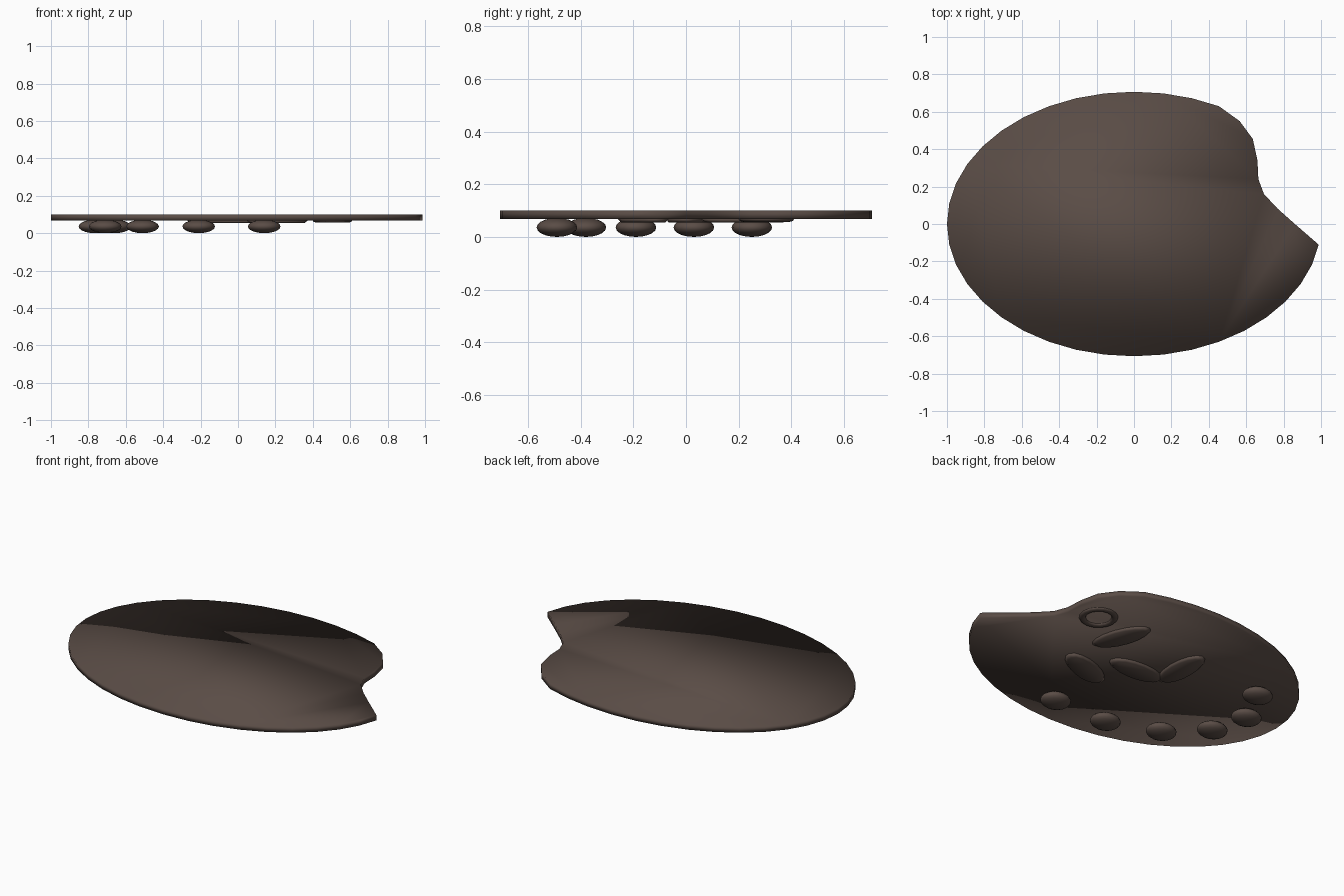
import bpy, bmesh, math
from mathutils import Matrix

if "Cube" in bpy.data.objects:
    bpy.data.objects.remove(bpy.data.objects["Cube"])

brown = bpy.data.materials.new("dark_brown")
brown.diffuse_color = (0.102, 0.073, 0.061, 1)
brown.use_nodes = True
brown.node_tree.nodes["Principled BSDF"].inputs["Base Color"].default_value = brown.diffuse_color


def finish(name, bm):
    """Turn a bmesh into a smooth-shaded brown object."""
    bmesh.ops.recalc_face_normals(bm, faces=bm.faces)
    for f in bm.faces:
        f.smooth = True
    mesh = bpy.data.meshes.new(name)
    bm.to_mesh(mesh)
    bm.free()
    mesh.materials.append(brown)
    obj = bpy.data.objects.new(name, mesh)
    bpy.context.collection.objects.link(obj)
    return obj


# Palette board: 40-sided oval with a notch bitten out of the right end
notch = [(0.86, 0.0), (0.77, 0.08), (0.695, 0.16), (0.665, 0.24),
         (0.66, 0.34), (0.635, 0.455), (0.565, 0.55)]
outline = list(notch)
for i in range(len(notch), 40):
    a = math.tau * i / 40
    outline.append((math.cos(a), 0.707 * math.sin(a)))
bm = bmesh.new()
base = bm.faces.new([bm.verts.new((x, y, 0.068)) for x, y in outline])
top = bmesh.ops.extrude_face_region(bm, geom=[base], use_keep_orig=True)
for v in top["geom"]:
    if isinstance(v, bmesh.types.BMVert):
        v.co.z = 0.1
finish("board", bm)

# Paint blobs: flattened balls along the curved edge
blobs = [(0.14, -0.49), (-0.21, -0.49), (-0.51, -0.38),
         (-0.71, -0.19), (-0.765, 0.03), (-0.66, 0.25)]
for i, (x, y) in enumerate(blobs):
    bm = bmesh.new()
    bmesh.ops.create_uvsphere(
        bm, u_segments=16, v_segments=10, radius=1,
        matrix=Matrix.Translation((x, y, 0.036)) @ Matrix.Diagonal((0.087, 0.077, 0.036, 1)))
    finish(f"paint_blob_{i + 1}", bm)

# Paint smears: thin oval patches with a tapered rim (x, y, angle)
smears = [(0.276, 0.224, 110), (0.21, -0.162, 22), (-0.015, 0.0, 0), (-0.195, 0.164, 90)]
for i, (x, y, angle) in enumerate(smears):
    bm = bmesh.new()
    bmesh.ops.create_cone(
        bm, cap_ends=True, segments=16, radius1=0.85, radius2=1, depth=1,
        matrix=Matrix.Translation((x, y, 0.0615))
        @ Matrix.Rotation(math.radians(angle), 4, "Z")
        @ Matrix.Diagonal((0.18, 0.077, 0.015, 1)))
    finish(f"paint_smear_{i + 1}", bm)

# Thumb ring: flattened torus near the notch
bpy.ops.mesh.primitive_torus_add(
    major_radius=0.088, minor_radius=0.018, major_segments=16, minor_segments=8,
    location=(0.505, 0.305, 0.068))
ring = bpy.context.object
ring.name = "thumb_ring"
ring.scale.z = 0.6
ring.data.materials.append(brown)
bpy.ops.object.shade_smooth()
